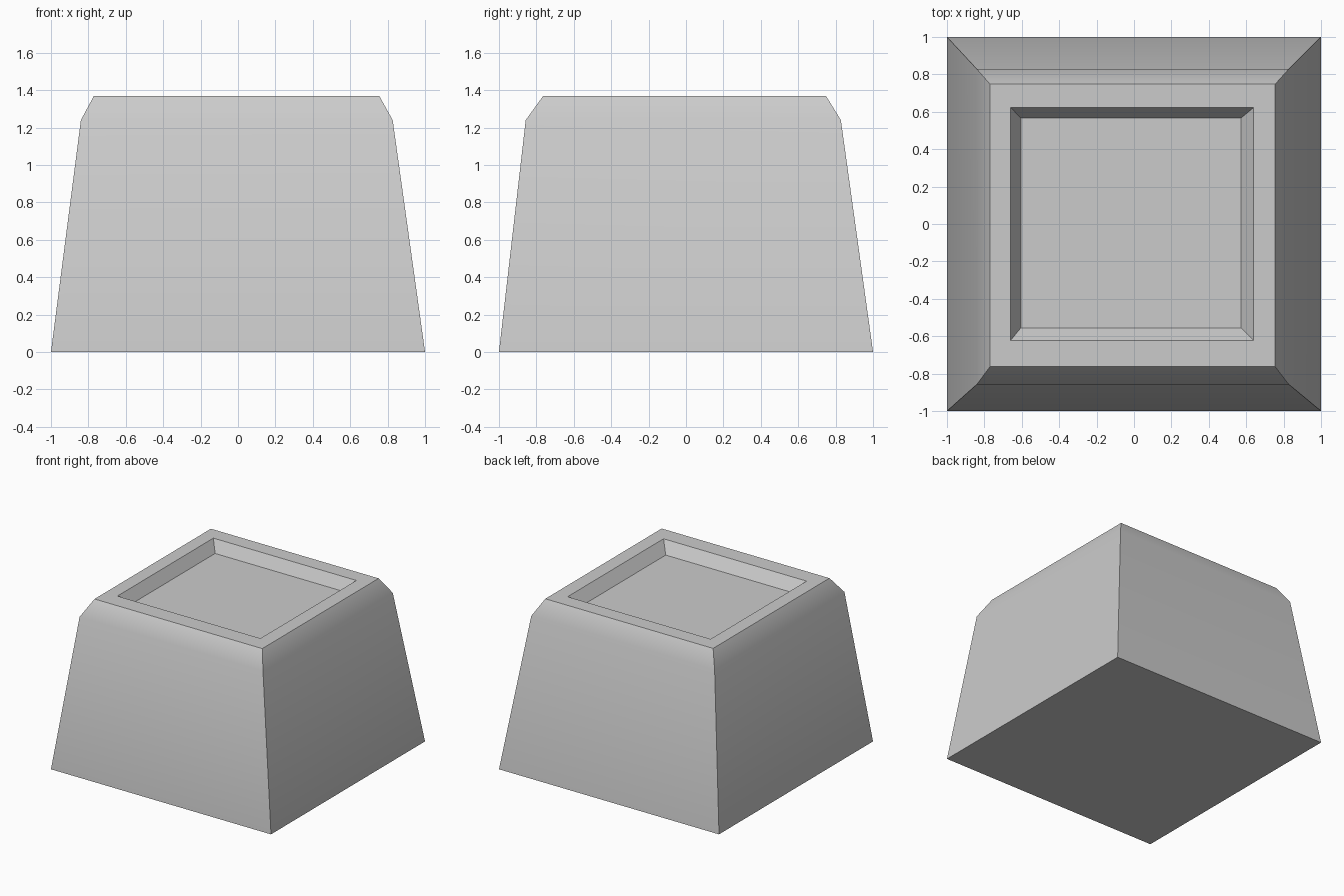
import bpy, bmesh, math

if "Cube" in bpy.data.objects:
    bpy.data.objects.remove(bpy.data.objects["Cube"], do_unlink=True)

# Single grey material
grey = bpy.data.materials.new("light grey")
grey.use_nodes = True
color = (0.6, 0.6, 0.6, 1.0)
grey.diffuse_color = color
grey.node_tree.nodes["Principled BSDF"].inputs["Base Color"].default_value = color

# Rectangular sections from base to recess floor: x min, x max, y min, y max, z
sections = [
    (-1.00, 1.00, -1.00, 1.00, 0.00),       # base
    (-0.84, 0.827, -0.857, 0.828, 1.24),    # shoulder
    (-0.77, 0.755, -0.763, 0.748, 1.37),    # top edge
    (-0.66, 0.64, -0.623, 0.623, 1.37),     # recess rim
    (-0.605, 0.573, -0.555, 0.567, 1.28),   # recess floor
]

bm = bmesh.new()
rings = []
for x0, x1, y0, y1, z in sections:
    corners = ((x0, y0), (x1, y0), (x1, y1), (x0, y1))
    rings.append([bm.verts.new((x, y, z)) for x, y in corners])

# Walls between neighbouring sections, then the underside and recess floor
for low, high in zip(rings, rings[1:]):
    for i in range(4):
        j = (i + 1) % 4
        bm.faces.new((low[i], low[j], high[j], high[i]))
bm.faces.new(rings[0][::-1])
bm.faces.new(rings[-1])

mesh = bpy.data.meshes.new("tapered_block")
bm.to_mesh(mesh)
bm.free()
mesh.materials.append(grey)
block = bpy.data.objects.new("tapered_block", mesh)
bpy.context.collection.objects.link(block)

# Soft shoulder, crisp corners and rim
bpy.ops.object.select_all(action='DESELECT')
block.select_set(True)
bpy.context.view_layer.objects.active = block
bpy.ops.object.shade_smooth_by_angle(angle=math.radians(30))
